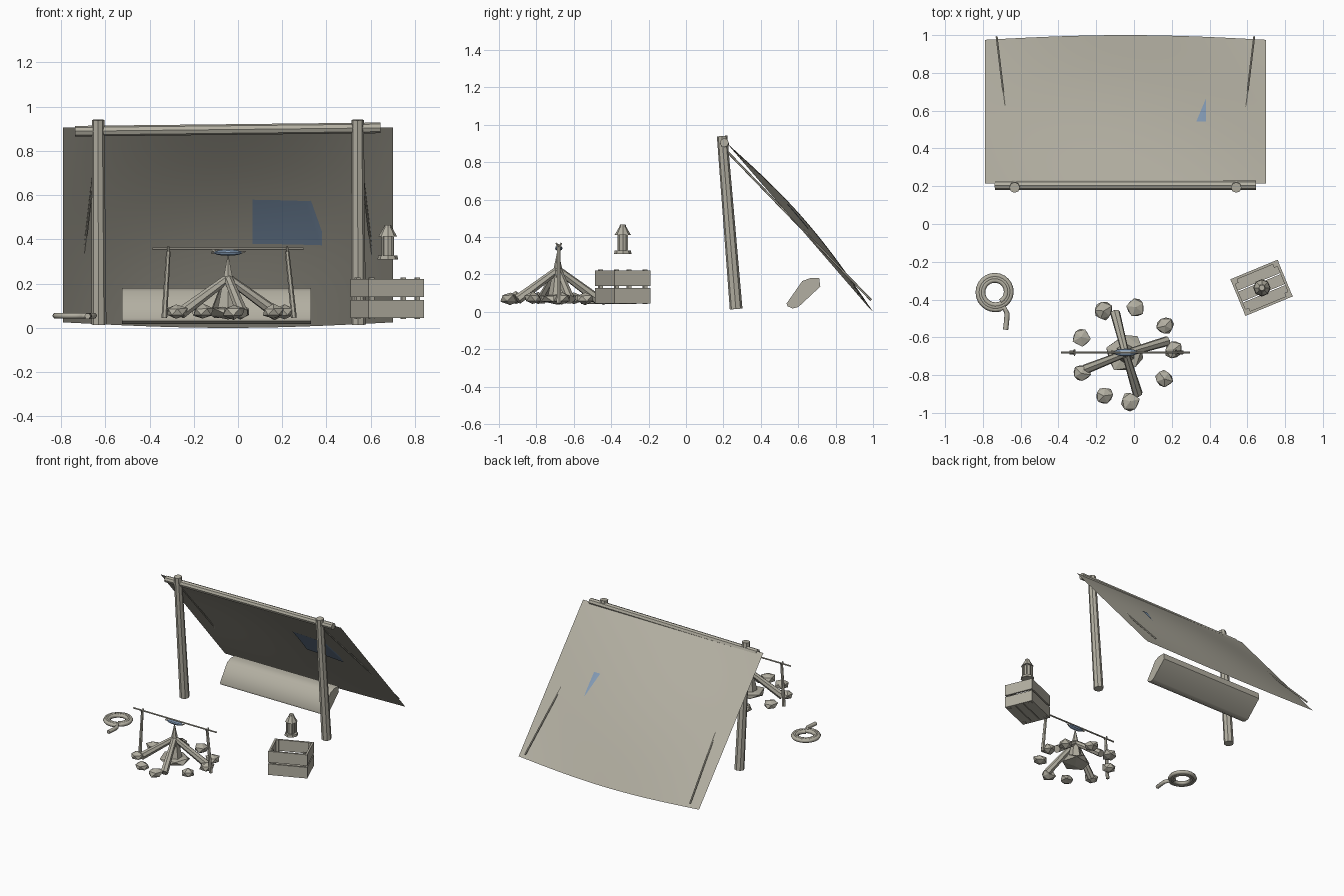
import bpy, bmesh, math, random
from mathutils import Vector, Matrix

if "Cube" in bpy.data.objects:
    bpy.data.objects.remove(bpy.data.objects["Cube"])

random.seed(4)


def material(name, rgb):
    m = bpy.data.materials.new(name)
    m.diffuse_color = (*rgb, 1)
    m.use_nodes = True
    m.node_tree.nodes["Principled BSDF"].inputs["Base Color"].default_value = m.diffuse_color
    return m


BEIGE = material("weathered beige", (0.45, 0.43, 0.36))
BLUE = material("dusty blue", (0.23, 0.33, 0.47))


def finish(name, bm, mat=BEIGE, smooth=None):
    bmesh.ops.recalc_face_normals(bm, faces=bm.faces)
    me = bpy.data.meshes.new(name)
    bm.to_mesh(me)
    bm.free()
    me.materials.append(mat)
    ob = bpy.data.objects.new(name, me)
    bpy.context.collection.objects.link(ob)
    if smooth:
        bpy.ops.object.select_all(action='DESELECT')
        ob.select_set(True)
        bpy.context.view_layer.objects.active = ob
        bpy.ops.object.shade_smooth_by_angle(angle=math.radians(smooth))
    return ob


def rod(name, a, b, r1, r2=None, sides=8, mat=BEIGE):
    """Tapered pole from point a to point b."""
    a, b = Vector(a), Vector(b)
    d = b - a
    mat4 = Matrix.Translation((a + b) / 2) @ d.to_track_quat('Z', 'Y').to_matrix().to_4x4()
    bm = bmesh.new()
    bmesh.ops.create_cone(bm, cap_ends=True, segments=sides, radius1=r1,
                          radius2=r1 if r2 is None else r2, depth=d.length, matrix=mat4)
    return finish(name, bm, mat)


def box(name, centre, size, frame):
    bm = bmesh.new()
    bmesh.ops.create_cube(bm, size=1, matrix=frame @ Matrix.Translation(centre) @ Matrix.Diagonal((*size, 1)))
    return finish(name, bm)


def rock(name, centre, size, jitter=0.2, detail=1):
    bm = bmesh.new()
    bmesh.ops.create_icosphere(bm, subdivisions=detail, radius=1)
    for v in bm.verts:
        v.co *= random.uniform(1 - jitter, 1 + jitter * 0.4)
    spin = Matrix.Rotation(random.uniform(0, 6.28), 4, 'Z')
    bm.transform(Matrix.Translation(centre) @ Matrix.Diagonal((*size, 1)) @ spin)
    return finish(name, bm)


def sheet(name, func, nu, nv, mat, smooth):
    bm = bmesh.new()
    g = [[bm.verts.new(func(i / nu, j / nv)) for j in range(nv + 1)] for i in range(nu + 1)]
    for i in range(nu):
        for j in range(nv):
            bm.faces.new((g[i][j], g[i + 1][j], g[i + 1][j + 1], g[i][j + 1]))
    return finish(name, bm, mat, smooth)


# Tarp: sloping sheet that billows outward in the middle
NORMAL = Vector((0, 0.757, 0.653))


def tarp_point(u, v, lift=0.0):
    wave = math.sin(math.pi * u)
    p = Vector((-0.79 + 1.49 * u, 0.215 + 0.76 * v, 0.905 - 0.88 * v))
    p += NORMAL * (0.047 * wave * math.sin(math.pi * v) + lift)
    return p + Vector((0, 0.025, -0.025)) * wave * v ** 2


sheet("tarp", tarp_point, 40, 28, BEIGE, 60)


# Patch: under the tarp, with one corner poking through to the outside
def patch_point(s, t):
    x = 0.065 + 0.315 * s
    lift = max(-0.004, min(0.004, (x - (0.33 + 0.07 * t)) * 0.4))
    return tarp_point((x + 0.79) / 1.49, 0.395 + 0.22 * t, lift)


sheet("tarp_patch", patch_point, 32, 14, BLUE, 60)

# Shelter frame and guy ropes
for side, x in (("left", -0.632), ("right", 0.541)):
    rod(side + "_post", (x + 0.003, 0.268, 0.015), (x, 0.193, 0.94), 0.034, 0.028)
    dx = -0.095 if x < 0 else 0.095
    rod(side + "_guy_rope", (x, 0.2, 0.878), (x + dx, 0.99, 0.062), 0.006, sides=6)
rod("ridge_beam", (-0.737, 0.205, 0.889), (0.645, 0.205, 0.904), 0.024)

# Bedroll: flattened roll leaning back
profile = [(0.538, 0.045), (0.622, 0.165), (0.665, 0.18), (0.712, 0.18),
           (0.718, 0.135), (0.6, 0.025), (0.57, 0.018), (0.542, 0.03)]
bm = bmesh.new()
face = bm.faces.new([bm.verts.new((-0.525, y, z)) for y, z in profile])
ext = bmesh.ops.extrude_face_region(bm, geom=[face], use_keep_orig=True)
for v in ext["geom"]:
    if isinstance(v, bmesh.types.BMVert):
        v.co.x = 0.33
finish("bedroll", bm, BEIGE, 50)

# Campfire: stone ring, ash mound, leaning logs and flame
FIRE = Vector((-0.045, -0.685, 0))
stones = [(-0.28, -0.6), (-0.16, -0.46), (0.01, -0.44), (0.165, -0.54), (0.21, -0.665),
          (0.16, -0.82), (-0.02, -0.94), (-0.16, -0.91), (-0.28, -0.79)]
for i, (x, y) in enumerate(stones):
    rock(f"fire_stone_{i + 1}", (x, y, 0.072), (0.055, 0.055, 0.036))
rock("ash_mound", (FIRE.x, FIRE.y, 0.07), (0.115, 0.115, 0.035))
for i, (x, y) in enumerate([(-0.1, -0.47), (0.175, -0.62), (-0.26, -0.77), (0.02, -0.9)]):
    rod(f"fire_log_{i + 1}", (x, y, 0.065), (FIRE.x, FIRE.y, 0.225), 0.027, 0.02, 7)
rod("flame", (FIRE.x, FIRE.y, 0.08), (FIRE.x, FIRE.y, 0.325), 0.055, 0.003, 6)

# Cooking spit with a fish
for side, x0, x1, s in (("left", -0.333, -0.315, -1), ("right", 0.253, 0.222, 1)):
    rod(side + "_spit_stick", (x0, -0.68, 0.045), (x1, -0.68, 0.345), 0.013, 0.01, 6)
    for k in (-1, 1):
        rod(f"{side}_spit_fork_{k + 2}", (x1, -0.68, 0.335), (x1, -0.68 + 0.014 * k, 0.368), 0.007, 0.005, 5)
rod("spit_bar", (-0.387, -0.68, 0.358), (0.297, -0.68, 0.358), 0.006, sides=6)
bm = bmesh.new()
bmesh.ops.create_uvsphere(bm, u_segments=10, v_segments=8, radius=1)
bm.transform(Matrix.Translation((-0.045, -0.68, 0.34)) @ Matrix.Diagonal((0.065, 0.02, 0.015, 1))
             @ Matrix.Rotation(math.pi / 2, 4, 'Y'))
finish("fish", bm, BLUE)
rod("fish_tail", (-0.095, -0.68, 0.34), (-0.118, -0.68, 0.347), 0.004, 0.012, 4)
rod("fish_snout", (0.01, -0.68, 0.34), (0.035, -0.68, 0.345), 0.008, 0.002, 5)

# Slatted crate, open on top
CRATE = Matrix.Translation((0.675, -0.338, 0.04)) @ Matrix.Rotation(math.radians(22.5), 4, 'Z')
for level, z in (("lower", 0.046), ("upper", 0.14)):
    for k in (-1, 1):
        box(f"crate_{level}_long_slat_{k + 2}", (0, 0.098 * k, z), (0.272, 0.014, 0.082), CRATE)
        box(f"crate_{level}_end_slat_{k + 2}", (0.128 * k, 0, z), (0.014, 0.182, 0.082), CRATE)
for i in (-1, 1):
    for j in (-1, 1):
        box(f"crate_corner_{i + 2}{j + 2}", (0.112 * i, 0.082 * j, 0.094), (0.02, 0.02, 0.186), CRATE)
for j in (-1, 0, 1):
    box(f"crate_floor_plank_{j + 2}", (0, 0.063 * j, 0.012), (0.245, 0.057, 0.014), CRATE)

# Lantern hovering above the crate
L = Vector((0.677, -0.338, 0))


def lantern(part, z0, z1, r0, r1):
    rod("lantern_" + part, L + Vector((0, 0, z0)), L + Vector((0, 0, z1)), r0, r1, 8)


lantern("base", 0.31, 0.327, 0.046, 0.044)
lantern("glass", 0.327, 0.415, 0.027, 0.027)
lantern("roof", 0.412, 0.452, 0.043, 0.02)
lantern("cap", 0.452, 0.466, 0.019, 0.015)
for k in range(4):
    a = math.pi / 4 + k * math.pi / 2
    off = Vector((math.cos(a), math.sin(a), 0)) * 0.032
    rod(f"lantern_bar_{k + 1}", L + off + Vector((0, 0, 0.325)), L + off + Vector((0, 0, 0.415)), 0.006, sides=5)


# Coiled rope: flat spiral with a loose tail
def tube(name, points, radius):
    cu = bpy.data.curves.new(name, 'CURVE')
    cu.dimensions = '3D'
    cu.bevel_depth, cu.bevel_resolution, cu.use_fill_caps = radius, 1, True
    sp = cu.splines.new('POLY')
    sp.points.add(len(points) - 1)
    for p, q in zip(sp.points, points):
        p.co = (*q, 1)
    cu.materials.append(BEIGE)
    ob = bpy.data.objects.new(name, cu)
    bpy.context.collection.objects.link(ob)


coil = []
for i in range(73):
    a = math.radians(-60) + i / 24 * 2 * math.pi
    r = 0.058 + 0.036 * i / 72
    coil.append((-0.735 + r * math.cos(a), -0.36 + r * math.sin(a), 0.055))
coil += [(-0.672, -0.475, 0.054), (-0.675, -0.52, 0.053), (-0.68, -0.56, 0.053)]
tube("rope_coil", coil, 0.014)
